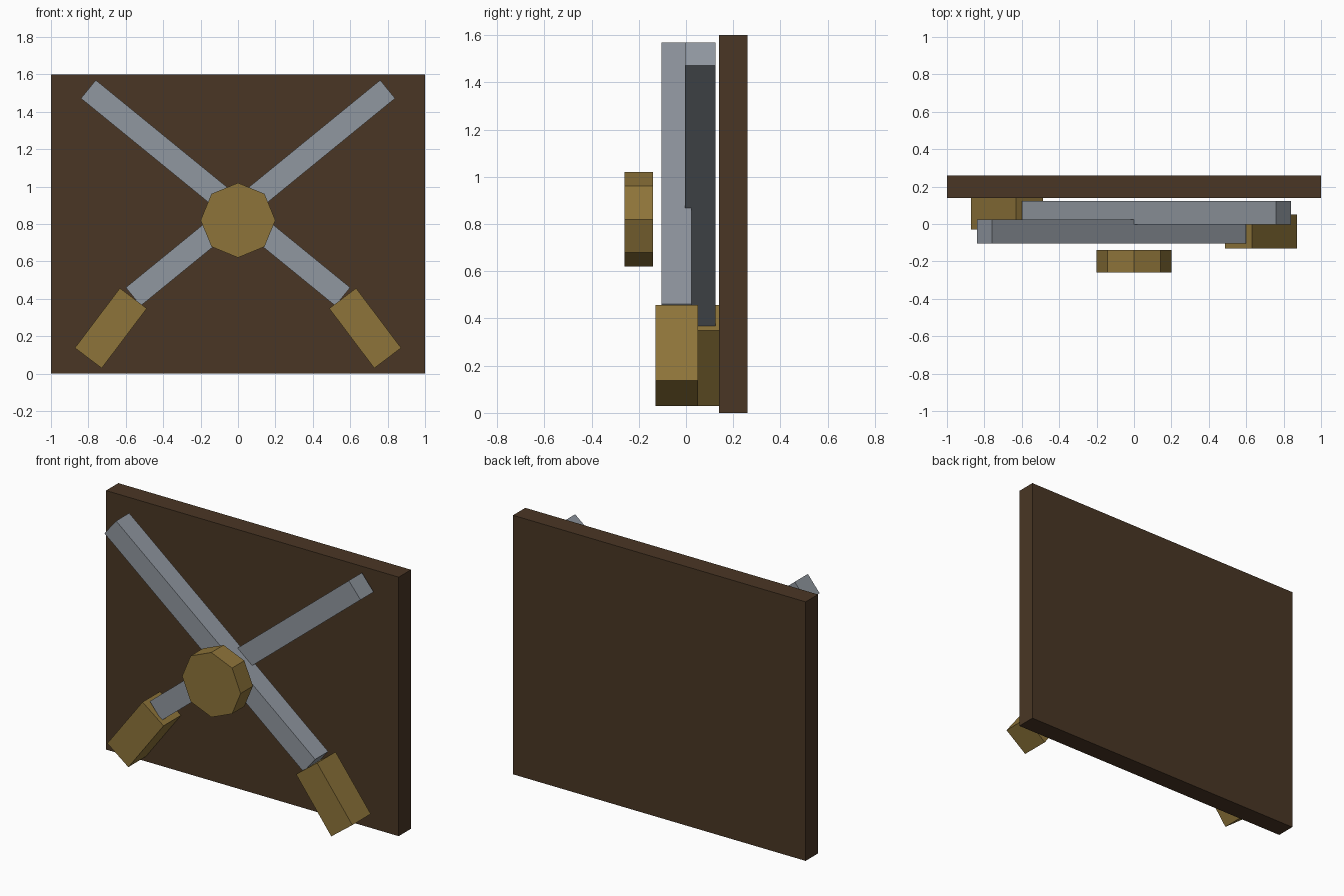
import bpy
from math import radians

cube = bpy.data.objects.get("Cube")
if cube:
    bpy.data.objects.remove(cube, do_unlink=True)


def material(name, rgb):
    m = bpy.data.materials.new(name)
    m.use_nodes = True
    color = (*rgb, 1)
    m.diffuse_color = color
    m.node_tree.nodes["Principled BSDF"].inputs["Base Color"].default_value = color
    return m


dark_wood = material("dark wood", (0.068, 0.037, 0.018))
steel = material("steel", (0.28, 0.31, 0.35))
brass = material("brass", (0.27, 0.175, 0.042))


def box(name, center, size, mat, tilt=0):
    """Box whose long axis is x, tilted about y in the plane of the board."""
    bpy.ops.mesh.primitive_cube_add(size=1, location=center,
                                    rotation=(0, radians(tilt), 0))
    ob = bpy.context.object
    ob.name = name
    ob.scale = size
    bpy.ops.object.transform_apply(location=False, rotation=False, scale=True)
    ob.data.materials.append(mat)
    return ob


# Backing board
box("back_board", (0, 0.2, 0.8), (2, 0.12, 1.6), dark_wood)

# Two crossed swords: front one points up to -x, rear one is its mirror
for label, side, y in (("front", 1, -0.04), ("rear", -1, 0.06)):
    box(label + "_blade", (-0.12 * side, y, 0.966), (1.755, 0.128, 0.126),
        steel, 39.2 * side)
    box(label + "_handle", (0.68 * side, y, 0.243), (0.4, 0.18, 0.18),
        brass, 53 * side)

# Eight-sided boss in front of the crossing
bpy.ops.mesh.primitive_cylinder_add(vertices=8, radius=0.2, depth=0.12,
                                    location=(0, -0.2, 0.82),
                                    rotation=(radians(90), 0, 0))
boss = bpy.context.object
boss.name = "center_boss"
boss.data.materials.append(brass)
